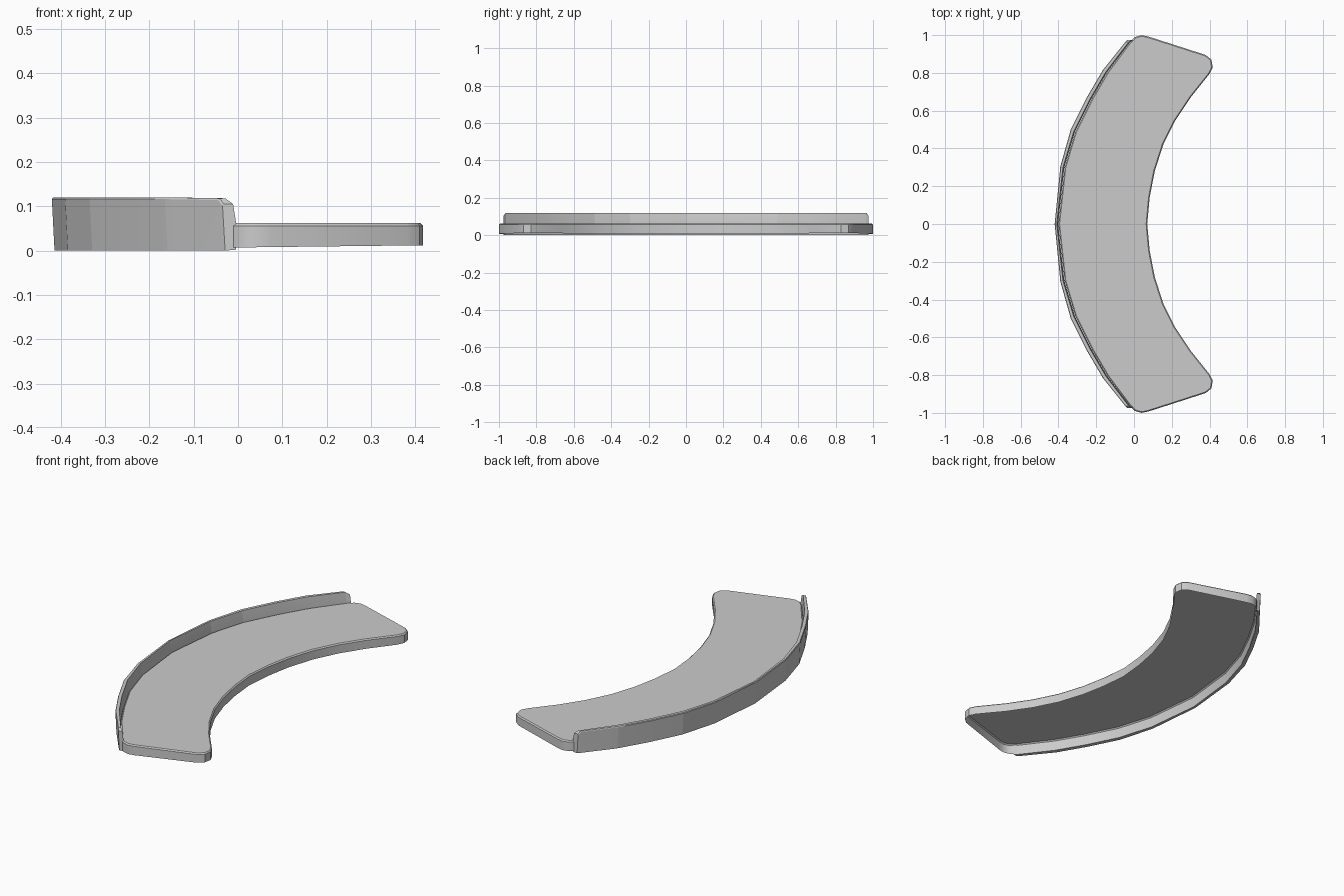
import bpy, bmesh, math
from mathutils import Vector

if "Cube" in bpy.data.objects:
    bpy.data.objects.remove(bpy.data.objects["Cube"])


def mirror_y(half):
    # complete an outline whose first and last points lie on y = 0
    return half + [(x, -y) for x, y in reversed(half[1:-1])]


def finish(name, bm, angle):
    bmesh.ops.recalc_face_normals(bm, faces=bm.faces)
    me = bpy.data.meshes.new(name)
    bm.to_mesh(me)
    bm.free()
    ob = bpy.data.objects.new(name, me)
    bpy.context.collection.objects.link(ob)
    bpy.ops.object.select_all(action='DESELECT')
    bpy.context.view_layer.objects.active = ob
    ob.select_set(True)
    bpy.ops.object.shade_smooth_by_angle(angle=math.radians(angle))
    return ob


def bottom_z(x):
    # the underside edge rises gently towards +x
    return 0.002 + (x + 0.42) * 0.012


def inset(points, d):
    out = []
    n = len(points)
    for i in range(n):
        a, b, c = (Vector(points[j % n]) for j in (i - 1, i, i + 1))
        t = ((b - a).normalized() + (c - b).normalized()).normalized()
        out.append((b.x - t.y * d, b.y + t.x * d))
    return out


# curved tray: top sheet, chamfered edge and skirt, open underneath
outer = [(-0.02, 0.965), (-0.14, 0.805), (-0.225, 0.66), (-0.31, 0.49), (-0.367, 0.30), (-0.40, 0)]
half = [(0.07, 0), (0.083, 0.14), (0.11, 0.28), (0.155, 0.42), (0.22, 0.55), (0.30, 0.67),
        (0.40, 0.795), (0.417, 0.83), (0.41, 0.87), (0.38, 0.895),
        (0.075, 0.993), (0.04, 1.0), (0.005, 0.99)] + outer
plan = mirror_y(half)
bm = bmesh.new()
rings = [[bm.verts.new((x, y, bottom_z(x))) for x, y in plan],
         [bm.verts.new((x, y, 0.056)) for x, y in plan],
         [bm.verts.new((x, y, 0.062)) for x, y in inset(plan, 0.006)]]
n = len(plan)
for lo, hi in zip(rings, rings[1:]):
    for i in range(n):
        bm.faces.new((lo[i], lo[(i + 1) % n], hi[(i + 1) % n], hi[i]))
bm.faces.new(rings[2])
finish("tray", bm, 30)

# raised rim along the convex side: inner x, outer x, y inner, y outer, top z
stations = [(-0.004, -0.035, 0.975, 0.975, 0.105), (-0.022, -0.045, 0.962, 0.965, 0.118),
            (-0.142, -0.165, 0.805, 0.815, 0.12), (-0.227, -0.25, 0.66, 0.67, 0.12),
            (-0.312, -0.335, 0.49, 0.50, 0.12), (-0.369, -0.39, 0.30, 0.305, 0.12),
            (-0.402, -0.42, 0, 0, 0.12)]
stations += [(a, b, -c, -d, e) for a, b, c, d, e in reversed(stations[:-1])]
bm = bmesh.new()
sections = []
for xi, xo, yi, yo, top in stations:
    sections.append([bm.verts.new(p) for p in (
        (xi, yi, 0.002), (xo + 0.006, yo, 0), (xo, yo, top - 0.004), (xo + 0.003, yo, top),
        (xi - 0.007, yi, top), (xi, yi, 0.06))])
for s, t in zip(sections, sections[1:]):
    for i in range(6):
        j = (i + 1) % 6
        bm.faces.new((s[i], s[j], t[j], t[i]))
bm.faces.new(sections[0])
bm.faces.new(sections[-1])
finish("back_rim", bm, 8)
